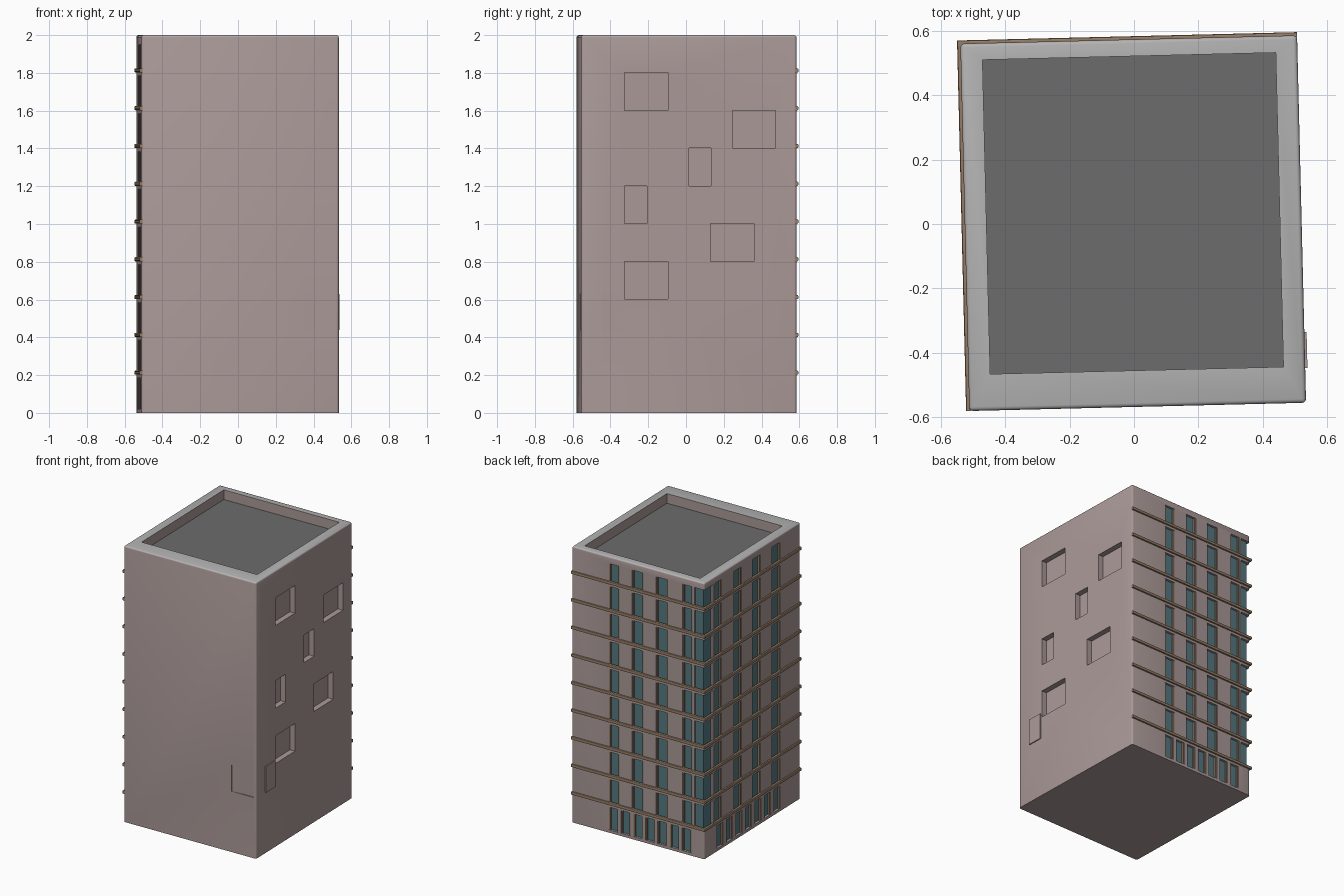
import bpy, bmesh, math
from mathutils import Matrix

if "Cube" in bpy.data.objects:
    bpy.data.objects.remove(bpy.data.objects["Cube"])

HX, HY, H = 0.5225, 0.57, 2.0
W, D = 2 * HX, 2 * HY
ROOF = 1.93
PLACE = Matrix.Translation((-0.0025, 0.0025, 0)) @ Matrix.Rotation(math.radians(1.4), 4, 'Z')


def mat(name, col):
    m = bpy.data.materials.new(name)
    m.diffuse_color = (*col, 1)
    m.use_nodes = True
    m.node_tree.nodes["Principled BSDF"].inputs["Base Color"].default_value = m.diffuse_color
    return m


WALL = mat("wall", (0.40, 0.32, 0.31))
CAP = mat("parapet_grey", (0.45, 0.45, 0.45))
DARK = mat("roof_grey", (0.15, 0.15, 0.15))
GLASS = mat("glass", (0.09, 0.19, 0.22))
TRIM = mat("trim", (0.30, 0.20, 0.13))


def prism(bm, pts, z0, z1):
    """Extrude an outline given in plan from z0 to z1."""
    f = bm.faces.new([bm.verts.new((x, y, z0)) for x, y in pts])
    r = bmesh.ops.extrude_face_region(bm, geom=[f])
    for v in r["geom"]:
        if isinstance(v, bmesh.types.BMVert):
            v.co.z = z1


def box(bm, x0, x1, y0, y1, z0, z1):
    prism(bm, [(x0, y0), (x1, y0), (x1, y1), (x0, y1)], z0, z1)


def finish(bm, name, material):
    bmesh.ops.recalc_face_normals(bm, faces=bm.faces)
    me = bpy.data.meshes.new(name)
    bm.to_mesh(me)
    bm.free()
    ob = bpy.data.objects.new(name, me)
    bpy.context.collection.objects.link(ob)
    me.materials.append(material)
    ob.matrix_world = PLACE
    return ob


def on_back(bm, f0, f1, z0, z1, a, b):
    """Box on the back wall, f measured from the right corner, depth a to b."""
    box(bm, HX - f1 * W, HX - f0 * W, HY - b, HY - a, z0, z1)


def on_left(bm, f0, f1, z0, z1, a, b):
    """Box on the left wall, f measured from the back corner."""
    box(bm, -HX + a, -HX + b, HY - f1 * D, HY - f0 * D, z0, z1)


def corner(bm, f, g, z0, z1, a, b):
    """L-shaped piece round the back left corner, depth a to b."""
    x, y = -HX + f * W, HY - g * D
    prism(bm, [(x, HY - a), (-HX + a, HY - a), (-HX + a, y),
               (-HX + b, y), (-HX + b, HY - b), (x, HY - b)], z0, z1)


# Tower body with softened upright and top edges
body = bmesh.new()
box(body, -HX, HX, -HY, HY, 0, H)
edges = [e for e in body.edges if max(v.co.z for v in e.verts) > 1]
bmesh.ops.bevel(body, geom=edges, offset=0.012, segments=3, profile=0.5, affect='EDGES')
tower = finish(body, "tower_walls", WALL)

cut, glass, frames = bmesh.new(), bmesh.new(), bmesh.new()

# Roof recess
box(cut, -0.455, 0.455, -0.457, 0.518, ROOF, H + 0.1)

# Blank niches on the right wall
for y0, w, z in [(-0.34, 0.23, 1.6), (0.23, 0.23, 1.4), (0.0, 0.118, 1.2),
                 (-0.34, 0.118, 1.0), (0.115, 0.23, 0.8), (-0.34, 0.23, 0.6)]:
    box(cut, HX - 0.04, HX + 0.1, y0, y0 + w, z + 0.002, z + 0.202)

# Shallow dent on the front wall near the right corner
prism(cut, [(0.33, -HY - 0.02), (0.33, -HY + 0.0005), (0.42, -HY + 0.006),
            (0.5, -HY + 0.006), (0.5, -HY - 0.02)], 0.44, 0.63)


def window(put, f0, f1, z0, z1, span):
    put(cut, f0, f1, z0, z1, -0.1, 0.022)
    put(glass, f0, f1, z0, z1, 0.016, 0.024)
    j = 0.009 / span
    for s in (f0, f1 - j):
        put(frames, s, s + j, z0, z1, 0.004, 0.02)


BACK = [(0.28, 0.36), (0.455, 0.54), (0.635, 0.725), (0.835, 0.91)]
LEFT = [(0.11, 0.18), (0.305, 0.385), (0.50, 0.585), (0.70, 0.79)]

# Upper floors, with a glazed corner
for k in range(1, 10):
    z0 = 0.2 * k + 0.012
    z1 = 1.95 if k == 9 else 0.2 * k + 0.185
    for f0, f1 in BACK:
        window(on_back, f0, f1, z0, z1, W)
    for f0, f1 in LEFT:
        window(on_left, f0, f1, z0, z1, D)
    corner(cut, 0.075, 0.09, z0, z1, -0.1, 0.022)
    corner(glass, 0.075, 0.09, z0, z1, 0.016, 0.024)

# Ground floor with closely spaced windows
for i in range(7):
    f = 0.28 + i * 0.092
    window(on_back, f, f + 0.07, 0.02, 0.185, W)
    f = 0.13 + i * 0.099
    window(on_left, f, f + 0.065, 0.02, 0.185, D)

cutter = finish(cut, "window_cutter", WALL)
cutter.hide_render = True
mod = tower.modifiers.new("openings", 'BOOLEAN')
mod.object = cutter
mod.operation = 'DIFFERENCE'
mod.solver = 'EXACT'
bpy.context.view_layer.update()
bpy.context.view_layer.objects.active = tower
tower.select_set(True)
bpy.ops.object.modifier_apply(modifier=mod.name)
bpy.data.objects.remove(cutter)

# Parapet top and roof deck colours
while len(tower.data.materials) < 3:
    tower.data.materials.append(CAP)
for i, m in enumerate((WALL, CAP, DARK)):
    tower.data.materials[i] = m
for p in tower.data.polygons:
    p.material_index = 0
    if p.normal.z > 0.4 and p.center.z > 1.97:
        p.material_index = 1
    elif p.normal.z > 0.9 and abs(p.center.z - ROOF) < 0.005:
        p.material_index = 2
bpy.ops.object.shade_smooth_by_angle(angle=math.radians(35))

finish(glass, "window_glass", GLASS)
finish(frames, "window_frames", TRIM)

# Floor ledges along the back and left walls, rounded by stepped layers
ledges = bmesh.new()
for k in range(1, 10):
    z = 0.2 * k + 0.013
    corner(ledges, 1.0, 1.0, z - 0.011, z + 0.011, -0.010, 0.006)
sharp = [e for e in ledges.edges
         if abs(e.verts[0].co.z - e.verts[1].co.z) < 1e-5
         and all(v.co.y > HY + 0.005 or v.co.x < -HX - 0.005 for v in e.verts)]
bmesh.ops.bevel(ledges, geom=sharp, offset=0.006, segments=2, profile=0.5, affect='EDGES')
finish(ledges, "floor_ledges", TRIM)

# Small raised panel low on the right wall
panel = bmesh.new()
box(panel, HX - 0.01, HX + 0.007, -0.462, -0.35, 0.44, 0.63)
finish(panel, "wall_panel", WALL)
